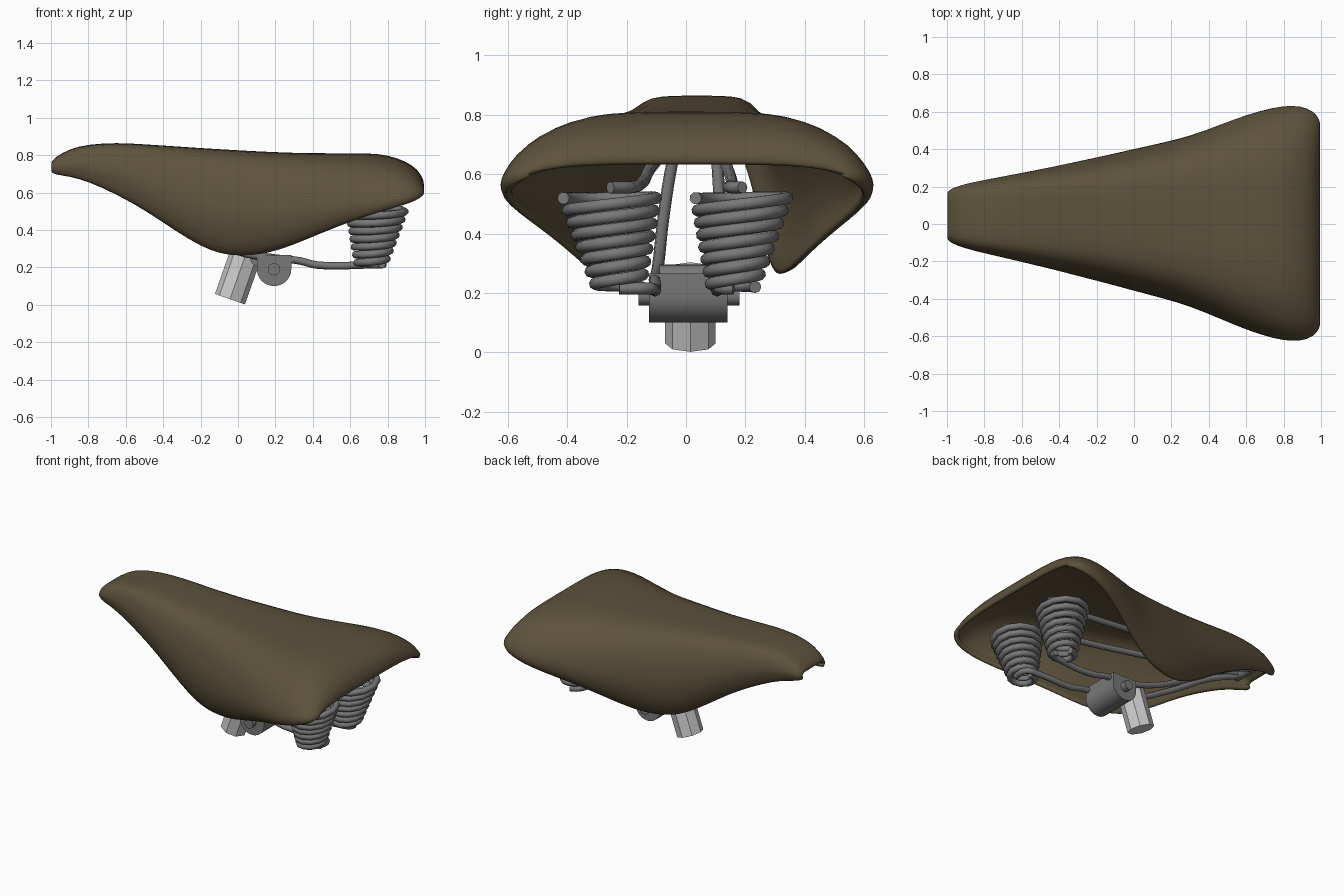
import bpy, bmesh, math
from mathutils import Vector

if "Cube" in bpy.data.objects:
    bpy.data.objects.remove(bpy.data.objects["Cube"])


def material(name, color):
    m = bpy.data.materials.new(name)
    m.diffuse_color = (*color, 1)
    m.use_nodes = True
    m.node_tree.nodes["Principled BSDF"].inputs["Base Color"].default_value = m.diffuse_color
    return m


brown = material("leather", (0.11, 0.085, 0.045))
steel = material("dark_steel", (0.19, 0.19, 0.195))


def finish(ob, angle, mat):
    bpy.context.collection.objects.link(ob)
    bpy.ops.object.select_all(action='DESELECT')
    ob.select_set(True)
    bpy.context.view_layer.objects.active = ob
    if ob.type == 'CURVE':
        bpy.ops.object.convert(target='MESH')
    bpy.ops.object.shade_smooth_by_angle(angle=math.radians(angle))
    if mat:
        ob.data.materials.append(mat)
    return ob


def mesh_object(name, bm, angle=35, mat=None):
    me = bpy.data.meshes.new(name)
    bm.to_mesh(me)
    bm.free()
    return finish(bpy.data.objects.new(name, me), angle, mat)


def wire(name, pts, radius, smooth=False):
    cu = bpy.data.curves.new(name, 'CURVE')
    cu.dimensions = '3D'
    cu.bevel_depth = radius
    cu.bevel_resolution = 2
    cu.use_fill_caps = True
    cu.resolution_u = 4
    sp = cu.splines.new('BEZIER' if smooth else 'POLY')
    if smooth:
        sp.bezier_points.add(len(pts) - 1)
        for p, co in zip(sp.bezier_points, pts):
            p.co = co
            p.handle_left_type = p.handle_right_type = 'AUTO'
    else:
        sp.points.add(len(pts) - 1)
        for p, co in zip(sp.points, pts):
            p.co = (*co, 1)
    return finish(bpy.data.objects.new(name, cu), 50, steel)


def cylinder(name, start, end, radius, sides, mat=None):
    d = Vector(end) - Vector(start)
    bm = bmesh.new()
    bmesh.ops.create_cone(bm, cap_ends=True, segments=sides, radius1=radius,
                          radius2=radius, depth=d.length)
    bm.transform(d.to_track_quat('Z', 'Y').to_matrix().to_4x4())
    bmesh.ops.translate(bm, verts=bm.verts, vec=(Vector(start) + Vector(end)) / 2)
    return mesh_object(name, bm, 35, mat)


# Seat: loft of half sections (width fraction, height fraction), nose / middle / tail
NOSE = [(0, 1), (.35, 1), (.71, .98), (.84, .87), (.94, .7), (1, .5), (.99, .35), (.94, .18), (.86, 0)]
MID = [(0, 1), (.35, 1), (.58, .98), (.76, .91), (.89, .76), (.97, .57), (1, .4), (.95, .18), (.79, 0)]
TAIL = [(0, 1), (.35, 1), (.55, .96), (.73, .85), (.87, .67), (.95, .46), (1, .25), (1, .12), (.97, 0)]
# x, half width, top z, bottom z
STATIONS = [(-1.005, .12, .755, .71), (-.985, .145, .785, .69), (-.9, .175, .835, .68),
            (-.8, .197, .858, .65), (-.65, .229, .867, .58), (-.5, .263, .858, .495),
            (-.35, .298, .848, .39), (-.2, .334, .838, .298), (-.1, .358, .832, .262),
            (0, .384, .826, .247), (.15, .42, .818, .258), (.3, .46, .812, .31),
            (.45, .52, .81, .375), (.6, .58, .81, .435), (.75, .62, .81, .485),
            (.85, .633, .786, .515), (.93, .62, .75, .54), (.98, .585, .70, .565),
            (1.003, .53, .635, .595)]


def section(x):
    a, b, t = (NOSE, MID, (x + .7) / .4) if x < -.3 else (MID, TAIL, (x - .1) / .65)
    t = min(max(t, 0), 1)
    return [(p[0] + (q[0] - p[0]) * t, p[1] + (q[1] - p[1]) * t) for p, q in zip(a, b)]


bm = bmesh.new()
rows = []
for x, hw, top, low in STATIONS:
    half = section(x)
    cy = .022 * (1 - x)
    full = [(-u, v) for u, v in half[:0:-1]] + half
    rows.append([bm.verts.new((x, cy + u * hw, low + v * (top - low))) for u, v in full])
for a, b in zip(rows, rows[1:]):
    for i in range(len(a) - 1):
        bm.faces.new((a[i], b[i], b[i + 1], a[i + 1]))
seat = mesh_object("seat", bm, 60, brown)
sol = seat.modifiers.new("thickness", 'SOLIDIFY')
sol.thickness = .033
sol.offset = -1
sub = seat.modifiers.new("smooth", 'SUBSURF')
sub.levels = sub.render_levels = 1

# Conical springs, with rails mirrored left and right
TURNS, STEPS = 7.5, 12
for side, s in (("left", -1), ("right", 1)):
    y_top, y_low = (-.255, -.225) if s < 0 else (.19, .16)
    coil = []
    n = int(TURNS * STEPS)
    for i in range(n + 1):
        t = i / n
        a = math.pi / 2 + 2 * math.pi * i / STEPS
        r = .073 + .085 * t
        coil.append((.712 + .033 * t + r * math.cos(a),
                     y_low + (y_top - y_low) * t + r * math.sin(a),
                     .215 + .315 * t + .07 * r * math.sin(a)))
    wire(side + "_spring", coil, .021)

    # Lower rail: spring foot, clamp, nose
    wire(side + "_lower_rail",
         [(.77, y_low, .215), (.765, s * .13, .215), (.68, s * .11, .213), (.42, s * .105, .213),
          (.33, s * .105, .235), (.2, s * .105, .25), (0, .01 + s * .105, .285),
          (-.35, .02 + s * .095, .46), (-.65, .03 + s * .075, .645),
          (-.87, .04 + s * .06, .735)], .02, True)
    # Upper rail: spring top to nose
    wire(side + "_upper_rail",
         [(.84, y_top, .555), (.78, -.02 + s * .17, .555), (.6, s * .155, .565),
          (.1, .01 + s * .13, .62), (-.87, .04 + s * .05, .745)], .02, True)

# Nose bracket joining the rails
cylinder("nose_bracket", (-.87, -.05, .74), (-.87, .13, .74), .03, 12, steel)

# Clamp: flat-topped, round-bottomed block
outline = [(.10, .265), (.285, .265)]
outline += [(.193 + .092 * math.cos(a), .19 - .09 * math.sin(a))
            for a in [math.pi * k / 12 for k in range(13)]]
bm = bmesh.new()
face = bm.faces.new([bm.verts.new((x, -.125, z)) for x, z in outline])
ext = bmesh.ops.extrude_face_region(bm, geom=[face])
bmesh.ops.translate(bm, vec=(0, .265, 0),
                    verts=[v for v in ext['geom'] if isinstance(v, bmesh.types.BMVert)])
bmesh.ops.recalc_face_normals(bm, faces=bm.faces)
mesh_object("clamp", bm, 35, steel)
cylinder("clamp_bolt", (.193, -.16, .19), (.193, .18, .19), .033, 12, steel)
cylinder("clamp_bridge", (.11, -.09, .25), (.11, .1, .25), .045, 16, steel)

# Seat post: short tilted octagonal stub
cylinder("seat_post", (-.043, .015, .03), (.043, .015, .275), .085, 8)
